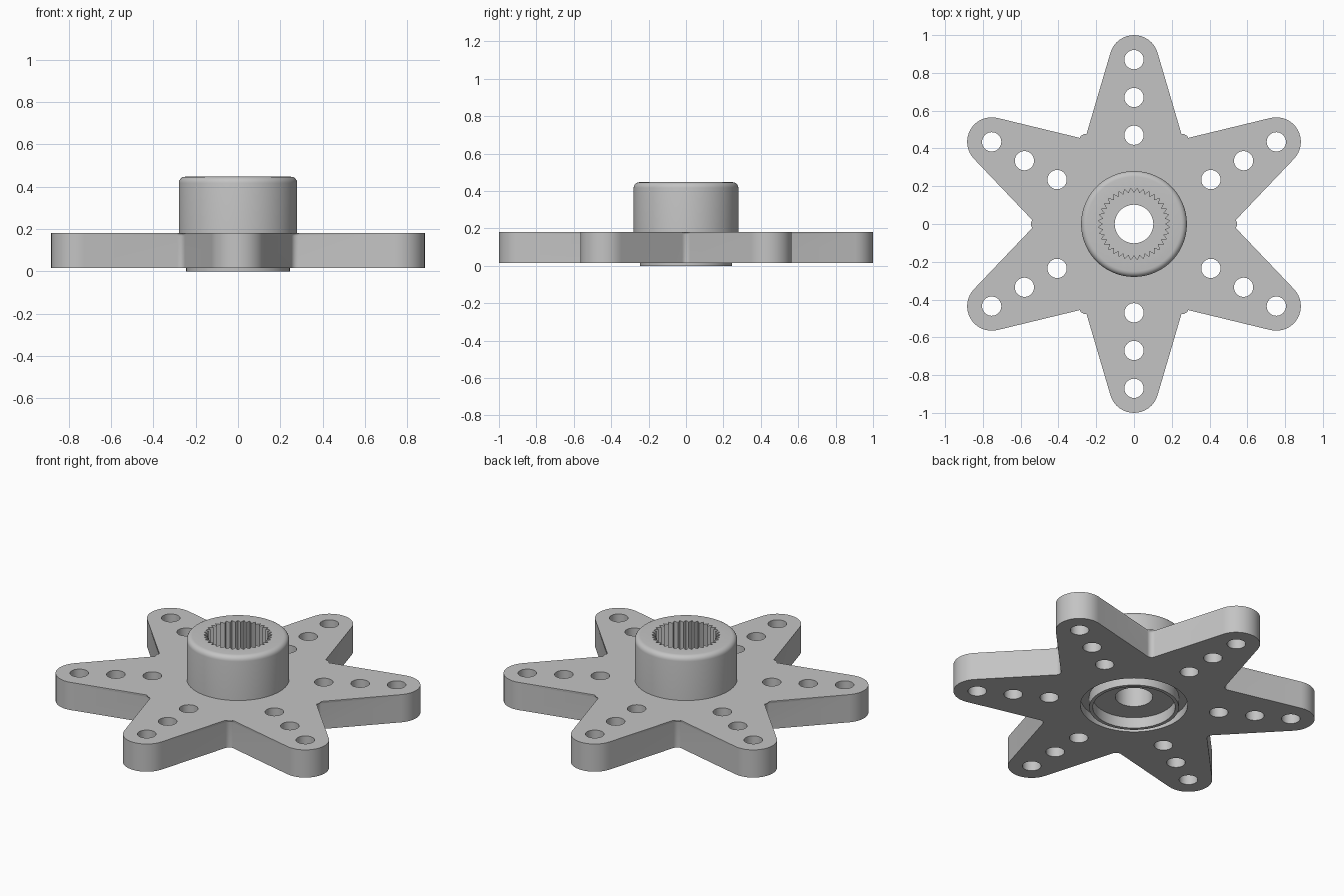
import bpy
import bmesh
from math import sin, cos, pi, radians

cube = bpy.data.objects.get("Cube")
if cube:
    bpy.data.objects.remove(cube, do_unlink=True)

grey = bpy.data.materials.new("light grey")
grey.use_nodes = True
colour = (0.55, 0.55, 0.55, 1)
grey.diffuse_color = colour
grey.node_tree.nodes["Principled BSDF"].inputs["Base Color"].default_value = colour

ARMS = 6
PLATE_BOTTOM, PLATE_TOP = 0.015, 0.182
RECESS = 0.065      # depth of the underside recess
HUB_TOP, HUB_R = 0.447, 0.28
TIP_R, TIP_AT = 0.13, 0.87
SLOPE = 16.4        # taper of the arm sides in degrees


def make_object(name, bm):
    bmesh.ops.recalc_face_normals(bm, faces=bm.faces)
    mesh = bpy.data.meshes.new(name)
    bm.to_mesh(mesh)
    bm.free()
    mesh.materials.append(grey)
    obj = bpy.data.objects.new(name, mesh)
    bpy.context.collection.objects.link(obj)
    return obj


def smooth(obj):
    bpy.ops.object.select_all(action="DESELECT")
    obj.select_set(True)
    bpy.context.view_layer.objects.active = obj
    bpy.ops.object.shade_smooth_by_angle(angle=radians(32))


def arc(cx, cy, r, start, end, steps):
    angles = [radians(start + (end - start) * i / steps) for i in range(steps + 1)]
    return [(cx + r * cos(a), cy + r * sin(a)) for a in angles]


def prism(bm, points, z0, z1):
    """Extrude a closed outline from z0 to z1 and return the top face."""
    low = [bm.verts.new((x, y, z0)) for x, y in points]
    high = [bm.verts.new((x, y, z1)) for x, y in points]
    bm.faces.new(low[::-1])
    top = bm.faces.new(high)
    for i in range(len(points)):
        j = (i + 1) % len(points)
        bm.faces.new((low[i], low[j], high[j], high[i]))
    return top


def cylinder(bm, x, y, r, z0, z1, sides):
    prism(bm, arc(x, y, r, 0, 360, sides)[:-1], z0, z1)


def cut(obj, bm, name):
    cutter = make_object(name, bm)
    cutter.hide_render = True
    mod = obj.modifiers.new(name, "BOOLEAN")
    mod.operation = "DIFFERENCE"
    mod.solver = "EXACT"
    mod.object = cutter
    bpy.context.view_layer.objects.active = obj
    bpy.ops.object.modifier_apply(modifier=name)
    bpy.data.objects.remove(cutter, do_unlink=True)


# Star plate: rounded valley and rounded tip for each arm
outline = []
for k in range(ARMS):
    tip = 90 + 360 / ARMS * k
    valley = tip - 180 / ARMS
    turn = tip - 90
    vx, vy = 0.56 * cos(radians(valley)), 0.56 * sin(radians(valley))
    outline += arc(vx, vy, 0.03, turn + 283.6, turn + 180 + SLOPE, 6)
    tx, ty = TIP_AT * cos(radians(tip)), TIP_AT * sin(radians(tip))
    outline += arc(tx, ty, TIP_R, turn + SLOPE, turn + 180 - SLOPE, 16)

bm = bmesh.new()
top = prism(bm, outline, PLATE_BOTTOM, PLATE_TOP)
bmesh.ops.bevel(bm, geom=list(top.edges), offset=0.014, segments=4,
                profile=0.5, affect="EDGES")
plate = make_object("star_plate", bm)

# Screw holes along the arms and the opening for the hub
bm = bmesh.new()
for k in range(ARMS):
    a = radians(90 + 360 / ARMS * k)
    for r in (0.47, 0.67, 0.87):
        cylinder(bm, r * cos(a), r * sin(a), 0.051, -0.1, 0.4, 32)
cylinder(bm, 0, 0, 0.27, -0.1, 0.4, 72)
cut(plate, bm, "hole_cutter")

# Round recess in the underside
bm = bmesh.new()
cylinder(bm, 0, 0, 0.293, -0.1, RECESS, 72)
cut(plate, bm, "recess_cutter")
smooth(plate)

# Hub: turned profile with a toothed socket, a bore and a ring underneath
TEETH, STEPS = 36, 4
FLOOR = 0.18
ROUND = 0.03
profile = [(0.102, RECESS), (0.102, FLOOR), ("teeth", FLOOR), ("teeth", HUB_TOP)]
profile += arc(HUB_R - ROUND, HUB_TOP - ROUND, ROUND, 90, 0, 5)
profile += [(HUB_R, RECESS), (0.245, RECESS), (0.245, 0), (0.225, 0), (0.225, RECESS)]

bm = bmesh.new()
count = TEETH * STEPS
rings = []
for i in range(count):
    a = 2 * pi * i / count
    tooth_r = 0.165 + 0.0125 * (0, 1, 2, 1)[i % STEPS]
    ring = []
    for r, z in profile:
        r = tooth_r if r == "teeth" else r
        ring.append(bm.verts.new((r * cos(a), r * sin(a), z)))
    rings.append(ring)
for i in range(count):
    here, there = rings[i], rings[(i + 1) % count]
    for j in range(len(profile)):
        k = (j + 1) % len(profile)
        bm.faces.new((here[j], there[j], there[k], here[k]))
smooth(make_object("splined_hub", bm))
